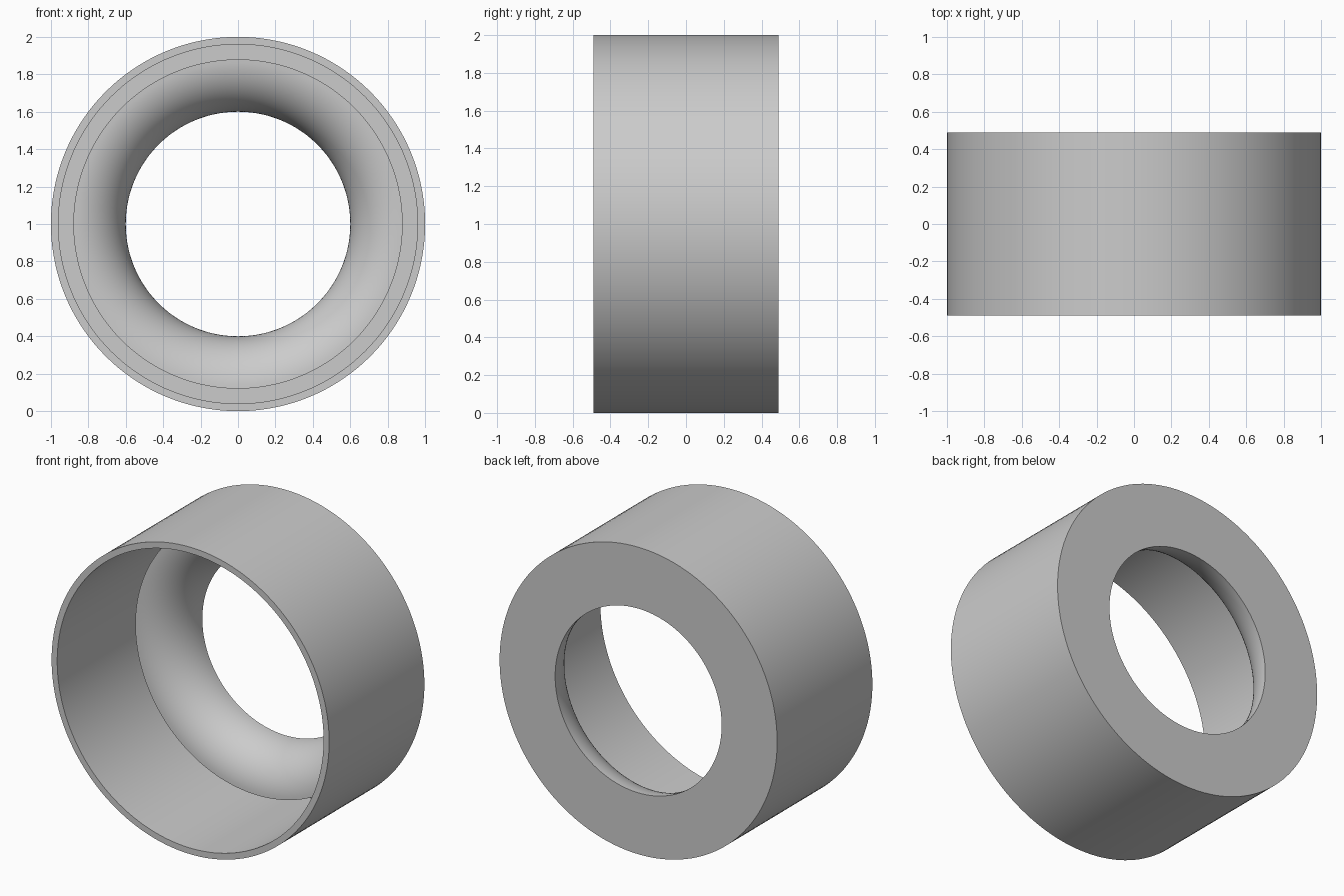
import bpy, bmesh, math
from mathutils import Vector

cube = bpy.data.objects.get("Cube")
if cube:
    bpy.data.objects.remove(cube)

# Main dimensions
OUTER, BORE, LIP, THROAT = 1.0, 0.96, 0.88, 0.60
FRONT, BACK, CREST, FLOOR = -0.49, 0.49, 0.20, 0.45
SEGMENTS, CURVE_STEPS = 144, 20

metal = bpy.data.materials.new("light_grey")
metal.use_nodes = True
grey = (0.6, 0.6, 0.6, 1.0)
metal.diffuse_color = grey
metal.node_tree.nodes["Principled BSDF"].inputs["Base Color"].default_value = grey

# Closed section (radius, depth): shell, groove, then the rounded throat
profile = [(OUTER, BACK), (OUTER, FRONT), (BORE, FRONT), (BORE, FLOOR), (LIP, FLOOR)]
for i in range(CURVE_STEPS + 1):
    a = math.pi / 2 * i / CURVE_STEPS
    profile.append((LIP - (LIP - THROAT) * math.sin(a),
                    BACK - (BACK - CREST) * math.cos(a)))

# Revolve the section about the y axis
bm = bmesh.new()
rings = []
for s in range(SEGMENTS):
    t = 2 * math.pi * s / SEGMENTS
    rings.append([bm.verts.new(Vector((r * math.cos(t), y, 1 + r * math.sin(t))))
                  for r, y in profile])
count = len(profile)
for s in range(SEGMENTS):
    here, there = rings[s], rings[(s + 1) % SEGMENTS]
    for k in range(count):
        n = (k + 1) % count
        bm.faces.new((here[k], here[n], there[n], there[k]))
bmesh.ops.recalc_face_normals(bm, faces=bm.faces)

mesh = bpy.data.meshes.new("ring_housing")
bm.to_mesh(mesh)
bm.free()
mesh.materials.append(metal)
housing = bpy.data.objects.new("ring_housing", mesh)
bpy.context.collection.objects.link(housing)

# Smooth curved walls, crisp rims
bpy.ops.object.select_all(action='DESELECT')
housing.select_set(True)
bpy.context.view_layer.objects.active = housing
bpy.ops.object.shade_smooth_by_angle(angle=math.radians(30))
